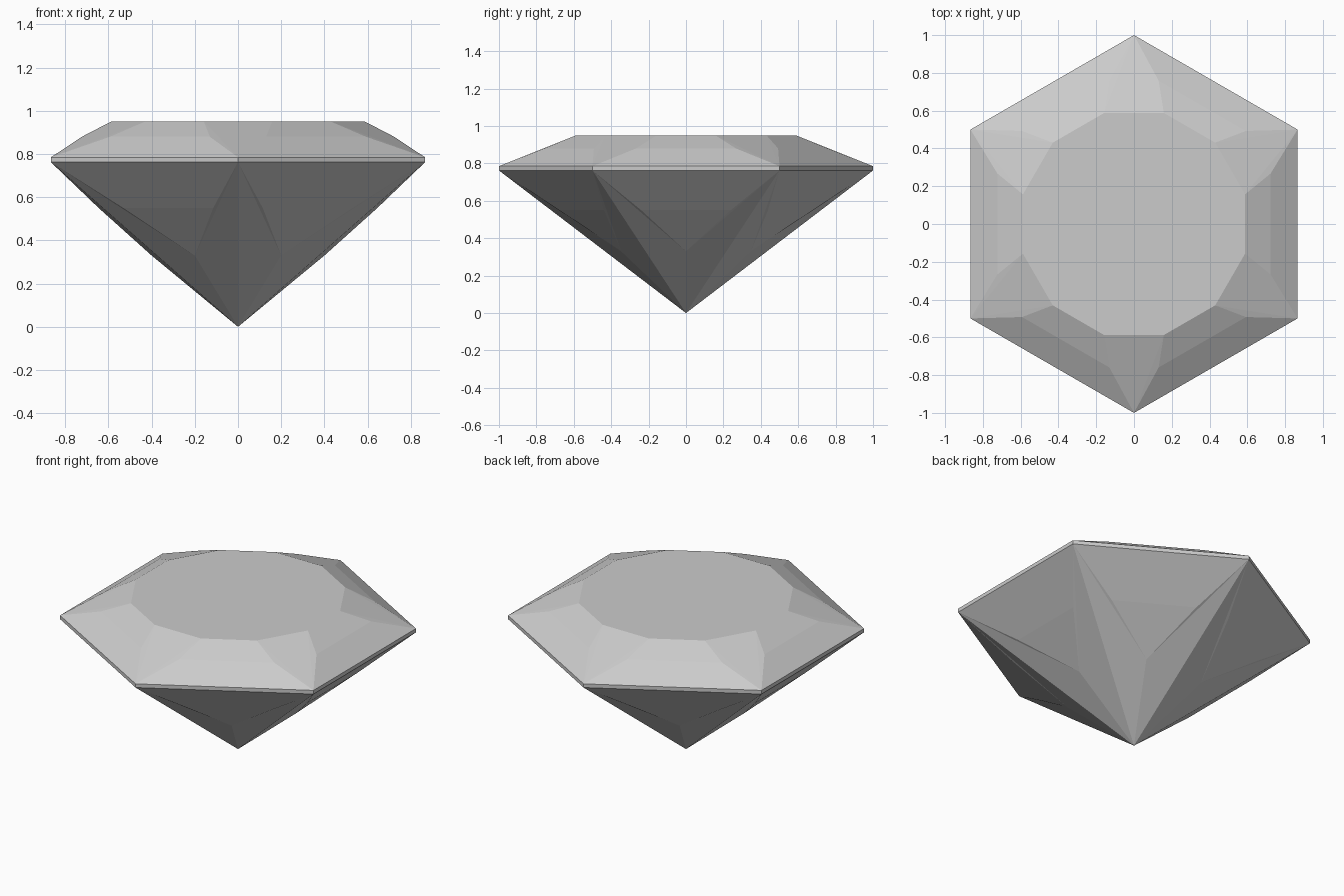
import bpy
import bmesh
from math import cos, sin, radians

cube = bpy.data.objects.get("Cube")
if cube:
    bpy.data.objects.remove(cube, do_unlink=True)

SIDES = 6
stone = bpy.data.materials.new("pale grey stone")
stone.use_nodes = True
colour = (0.6, 0.6, 0.6, 1)
stone.diffuse_color = colour
stone.node_tree.nodes["Principled BSDF"].inputs["Base Color"].default_value = colour

bm = bmesh.new()


def ring(dist, lateral, z):
    """One vertex per side, placed by distance from the axis and offset along the side."""
    verts = []
    for i in range(SIDES):
        a = radians(60 * i)
        verts.append(bm.verts.new((dist * cos(a) - lateral * sin(a),
                                   dist * sin(a) + lateral * cos(a), z)))
    return verts


# Girdle corners, lower and upper
low = ring(0.866, 0.5, 0.762)
high = ring(0.866, 0.5, 0.785)

# Crown: table corners and the break below them, as right and left points of each side
table_r, table_l = ring(0.588, -0.157, 0.95), ring(0.588, 0.157, 0.95)
crown_r, crown_l = ring(0.723, -0.267, 0.88), ring(0.723, 0.267, 0.88)

# Pavilion: upper break, lower point and the tip
pav_r, pav_l = ring(0.645, -0.24, 0.55), ring(0.645, 0.24, 0.55)
pav_mid = ring(0.4, 0, 0.33)
tip = bm.verts.new((0, 0, 0))

table = []
for i in range(SIDES):
    p, n = i - 1, (i + 1) % SIDES
    table += [table_r[i], table_l[i]]
    facets = [
        (low[p], low[i], high[i], high[p]),                    # girdle band
        (high[p], high[i], crown_l[i], crown_r[i]),            # crown side
        (crown_r[i], crown_l[i], table_l[i], table_r[i]),
        (high[i], crown_r[n], table_r[n]),                     # crown corner
        (high[i], table_r[n], table_l[i]),
        (high[i], table_l[i], crown_l[i]),
        (low[i], low[p], pav_r[i], pav_l[i]),                  # pavilion side
        (pav_l[i], pav_r[i], pav_mid[i]),
        (low[i], pav_l[i], pav_mid[i]),                        # pavilion corner
        (low[i], pav_mid[i], tip),
        (low[i], tip, pav_mid[n]),
        (low[i], pav_mid[n], pav_r[n]),
    ]
    for f in facets:
        bm.faces.new(f)
bm.faces.new(table)
bmesh.ops.recalc_face_normals(bm, faces=bm.faces[:])

mesh = bpy.data.meshes.new("gemstone")
bm.to_mesh(mesh)
bm.free()
mesh.materials.append(stone)
bpy.context.collection.objects.link(bpy.data.objects.new("gemstone", mesh))
